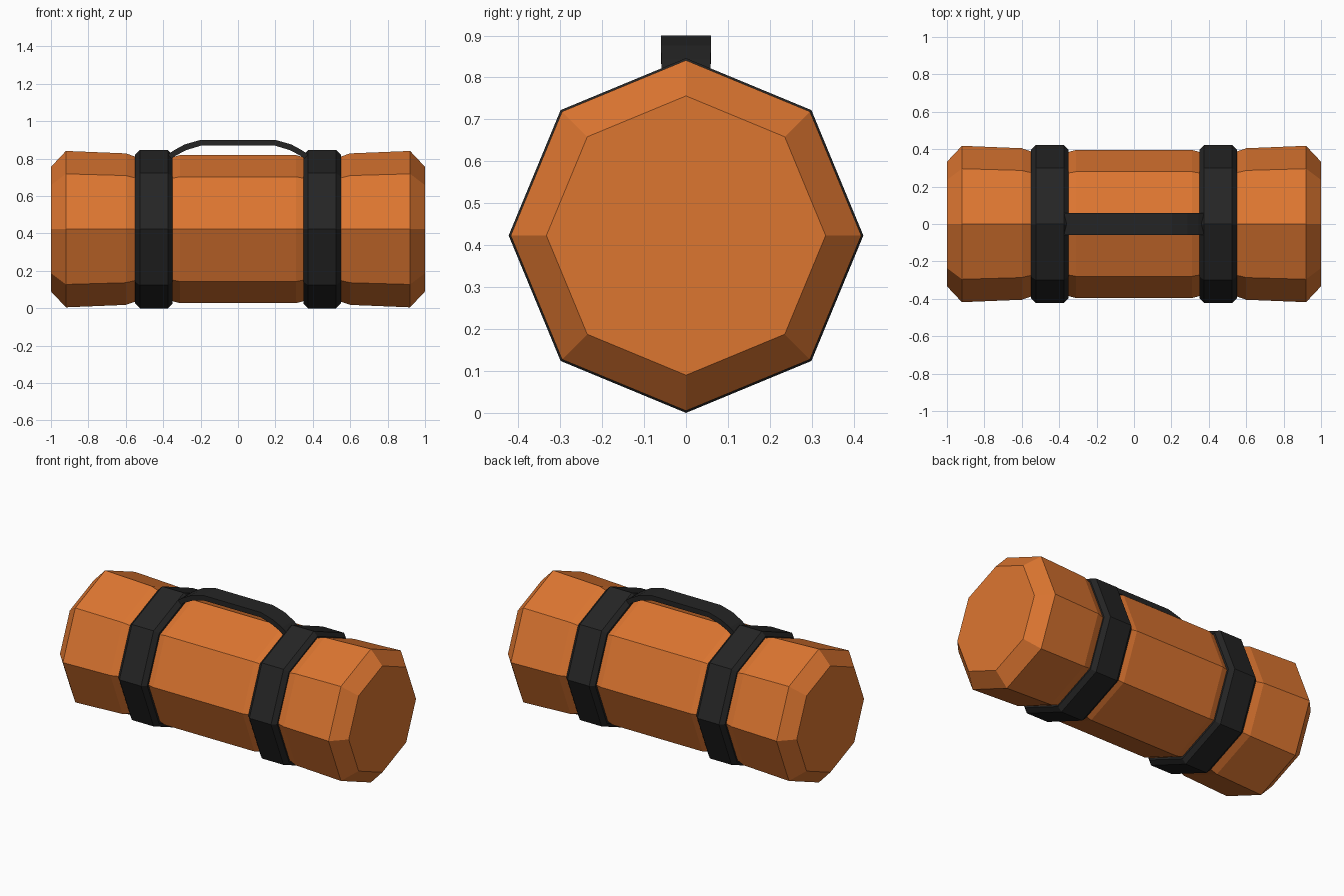
import bpy, bmesh, math

if "Cube" in bpy.data.objects:
    bpy.data.objects.remove(bpy.data.objects["Cube"])

CZ = 0.423   # height of the roll's axis
SIDES = 8


def material(name, rgb):
    m = bpy.data.materials.new(name)
    m.diffuse_color = (*rgb, 1)
    m.use_nodes = True
    m.node_tree.nodes["Principled BSDF"].inputs["Base Color"].default_value = m.diffuse_color
    return m


orange = material("orange fabric", (0.72, 0.18, 0.03))
black = material("black strap", (0.018, 0.018, 0.018))


def make_object(name, bm, mat):
    bmesh.ops.recalc_face_normals(bm, faces=bm.faces)
    me = bpy.data.meshes.new(name)
    bm.to_mesh(me)
    bm.free()
    me.materials.append(mat)
    ob = bpy.data.objects.new(name, me)
    bpy.context.collection.objects.link(ob)
    return ob


def lathe_x(name, profile, mat, closed=False):
    """Octagonal lathe about the x axis; profile is (x, radius)."""
    bm = bmesh.new()
    rings = []
    for x, r in profile:
        angles = [2 * math.pi * i / SIDES for i in range(SIDES)]
        rings.append([bm.verts.new((x, r * math.sin(a), CZ + r * math.cos(a))) for a in angles])
    pairs = list(zip(rings, rings[1:]))
    if closed:
        pairs.append((rings[-1], rings[0]))
    else:
        bm.faces.new(rings[0])
        bm.faces.new(rings[-1])
    for a, b in pairs:
        for i in range(SIDES):
            j = (i + 1) % SIDES
            bm.faces.new((a[i], a[j], b[j], b[i]))
    return make_object(name, bm, mat)


# Rolled bag, pinched under the straps
half = [(0.31, 0.396), (0.35, 0.385), (0.39, 0.372), (0.51, 0.372),
        (0.55, 0.388), (0.60, 0.405), (0.92, 0.418), (1.0, 0.333)]
lathe_x("bedroll", [(-x, r) for x, r in reversed(half)] + half, orange)

# Two chamfered straps around the roll
for side, label in ((-1, "left"), (1, "right")):
    ring = [(0.35, 0.365), (0.35, 0.398), (0.375, 0.423),
            (0.525, 0.423), (0.55, 0.398), (0.55, 0.365)]
    lathe_x(label + "_strap", [(side * x, r) for x, r in ring], black, closed=True)

# Carry handle: flat band swept along an arch, (x, outer z, inner z)
arch = [(0.20, 0.20, 0.900, 0.869), (0.285, 0.275, 0.876, 0.846),
        (0.345, 0.330, 0.843, 0.818), (0.392, 0.375, 0.808, 0.783)]
path = [(-a, -b, c, d) for a, b, c, d in reversed(arch)] + arch
bm = bmesh.new()
sections = []
for xo, xi, zo, zi in path:
    w = 0.06 if zo > 0.85 else 0.058
    sections.append([bm.verts.new(p) for p in
                     ((xo, -w, zo), (xo, w, zo), (xi, w, zi), (xi, -w, zi))])
for a, b in zip(sections, sections[1:]):
    for i in range(4):
        j = (i + 1) % 4
        bm.faces.new((a[i], a[j], b[j], b[i]))
bm.faces.new(sections[0])
bm.faces.new(sections[-1])
make_object("carry_handle", bm, black)
